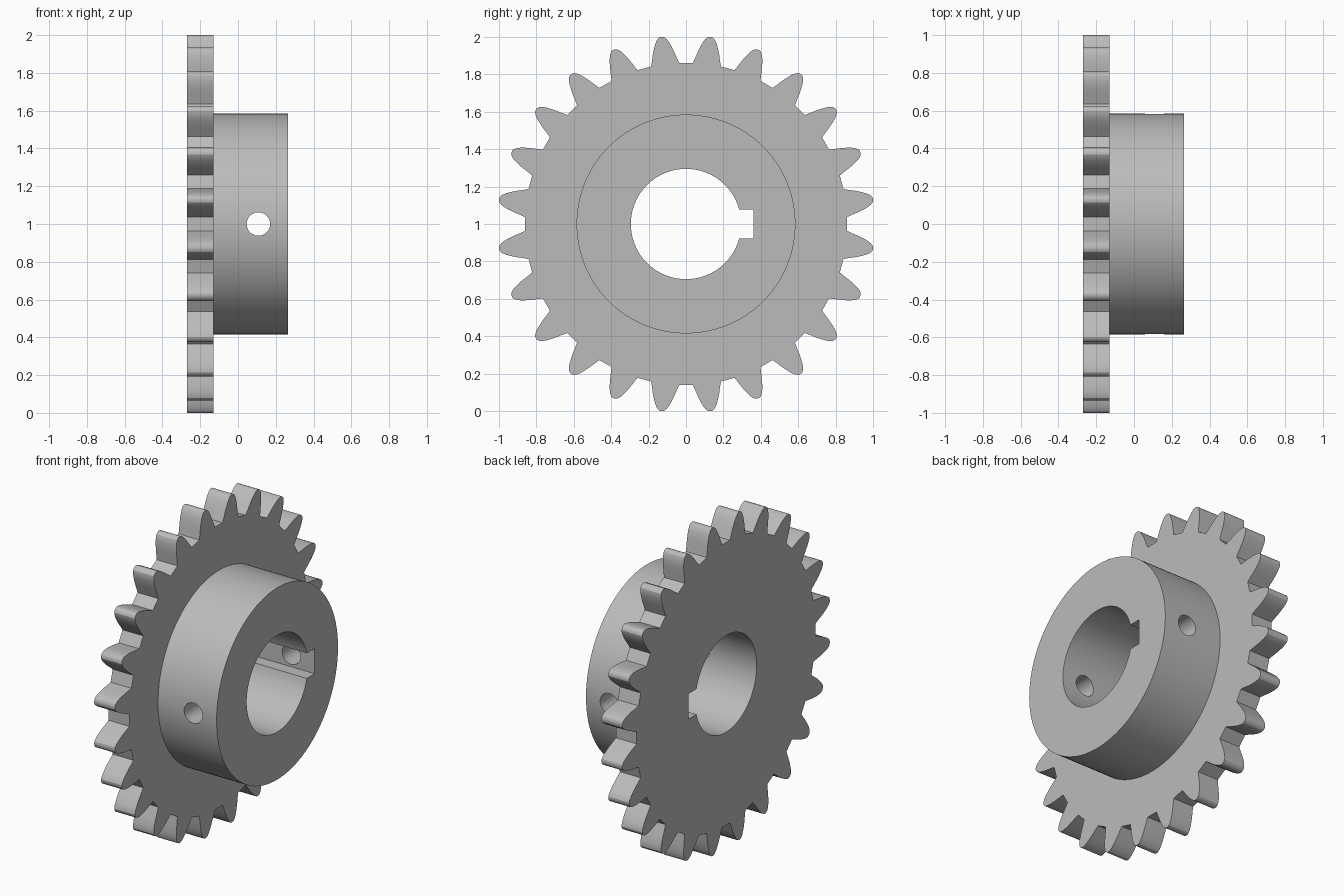
import bpy, bmesh, math
from mathutils import Matrix, Vector

cube = bpy.data.objects.get("Cube")
if cube:
    bpy.data.objects.remove(cube, do_unlink=True)

TEETH = 24
PLATE_X = (-0.27, -0.13)
HUB_END = 0.265
HUB_R, BORE_R, SCREW_R = 0.585, 0.295, 0.062
CENTRE = Vector((0, 0, 1))

steel = bpy.data.materials.new("grey steel")
steel.use_nodes = True
grey = (0.5, 0.5, 0.5, 1)
steel.diffuse_color = grey
steel.node_tree.nodes["Principled BSDF"].inputs["Base Color"].default_value = grey


def prism(name, outline, x0, x1):
    """Extrude a (y, z) outline along x, about the wheel centre."""
    bm = bmesh.new()
    face = bm.faces.new([bm.verts.new(CENTRE + Vector((x0, y, z))) for y, z in outline])
    grown = bmesh.ops.extrude_face_region(bm, geom=[face])["geom"]
    verts = [g for g in grown if isinstance(g, bmesh.types.BMVert)]
    bmesh.ops.translate(bm, verts=verts, vec=(x1 - x0, 0, 0))
    bmesh.ops.recalc_face_normals(bm, faces=bm.faces)
    mesh = bpy.data.meshes.new(name)
    bm.to_mesh(mesh)
    bm.free()
    mesh.materials.append(steel)
    obj = bpy.data.objects.new(name, mesh)
    bpy.context.collection.objects.link(obj)
    return obj


def circle(radius, steps):
    return [(radius * math.cos(math.tau * i / steps), radius * math.sin(math.tau * i / steps))
            for i in range(steps)]


def combine(target, tool, operation):
    """Apply a boolean and discard the tool object."""
    mod = target.modifiers.new(operation.lower(), 'BOOLEAN')
    mod.operation, mod.object, mod.solver = operation, tool, 'EXACT'
    bpy.context.view_layer.objects.active = target
    bpy.ops.object.modifier_apply(modifier=mod.name)
    bpy.data.objects.remove(tool, do_unlink=True)


# Toothed plate: half a tooth as (half width, radius), mirrored and repeated
half_tooth = [(0.0755, 0.859), (0.066, 0.89), (0.058, 0.92), (0.048, 0.95),
              (0.037, 0.976), (0.027, 0.993), (0.017, 1.004), (0.006, 1.0085)]
tooth = [(r, -w) for w, r in half_tooth] + [(r, w) for w, r in reversed(half_tooth)]
outline = []
for i in range(TEETH):
    turn = Matrix.Rotation((i + 0.5) * math.tau / TEETH, 2)
    outline += [turn @ Vector(p) for p in tooth]
sprocket = prism("sprocket", outline, *PLATE_X)

# Hub, fused to the plate
combine(sprocket, prism("hub", circle(HUB_R, 128), -0.2, HUB_END), 'UNION')

# Bore and keyway through everything
combine(sprocket, prism("bore", circle(BORE_R, 96), -0.5, 0.5), 'DIFFERENCE')
key = [(0.1, -0.077), (0.36, -0.077), (0.36, 0.077), (0.1, 0.077)]
combine(sprocket, prism("keyway", key, -0.5, 0.5), 'DIFFERENCE')

# Set screw hole, crossing both sides of the hub
screw = prism("screw_hole", circle(SCREW_R, 48), -1, 1)
screw.data.transform(Matrix.Translation((0.108, 0, 1)) @ Matrix.Rotation(math.pi / 2, 4, 'Z')
                     @ Matrix.Translation(-CENTRE))
combine(sprocket, screw, 'DIFFERENCE')

# Smooth round walls, keeping hard edges
bpy.ops.object.select_all(action='DESELECT')
sprocket.select_set(True)
bpy.context.view_layer.objects.active = sprocket
bpy.ops.object.shade_smooth_by_angle(angle=math.radians(25))
